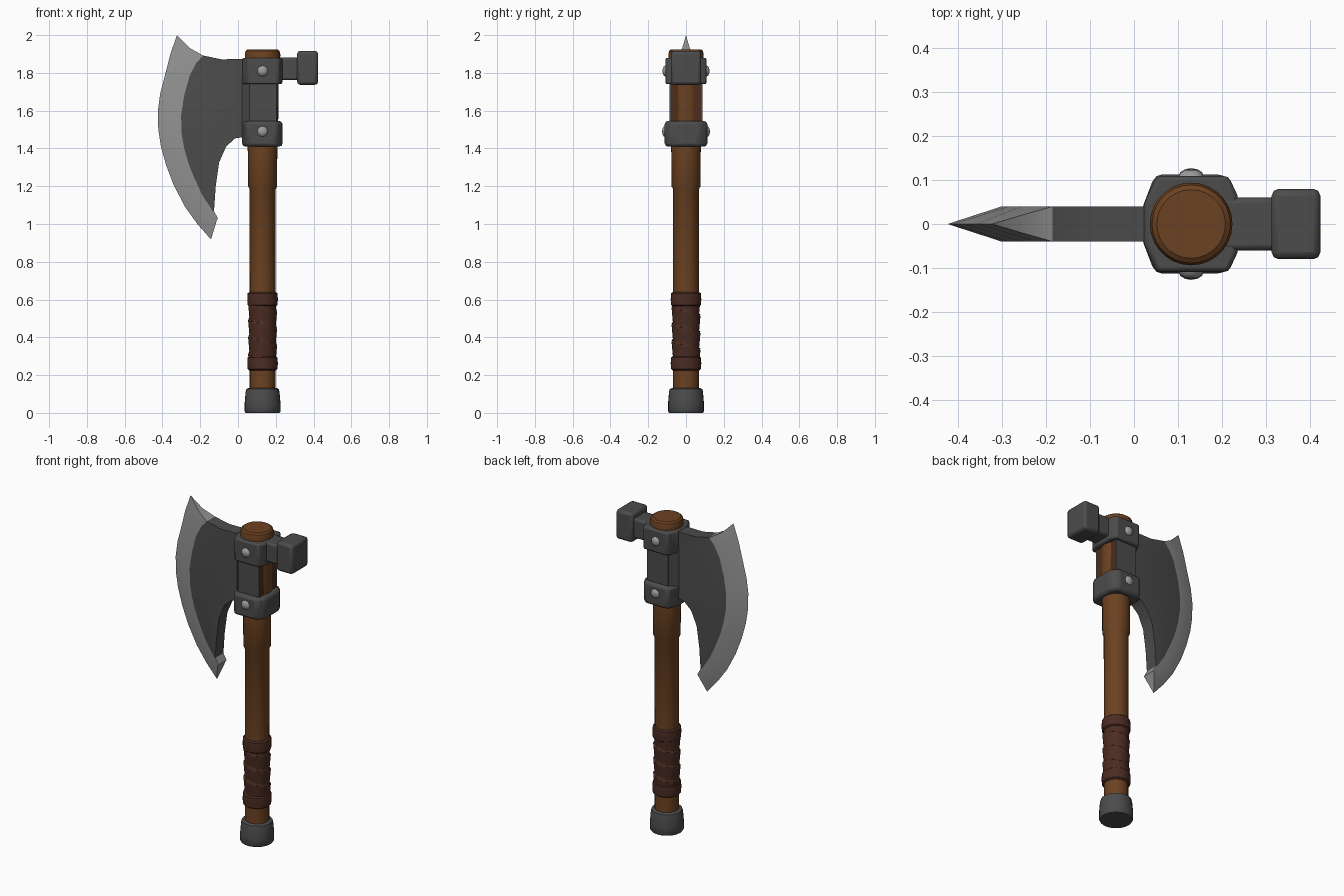
import bpy, bmesh, math
from mathutils import Vector

if "Cube" in bpy.data.objects:
    bpy.data.objects.remove(bpy.data.objects["Cube"])

CX = 0.13  # handle axis


def material(name, rgb):
    m = bpy.data.materials.new(name)
    m.diffuse_color = (*rgb, 1)
    m.use_nodes = True
    m.node_tree.nodes["Principled BSDF"].inputs["Base Color"].default_value = m.diffuse_color
    return m


WOOD = material("wood", (0.15, 0.054, 0.015))
DARK_WOOD = material("dark wood", (0.075, 0.027, 0.011))
LEATHER = material("leather", (0.07, 0.025, 0.016))
STEEL = material("dark steel", (0.072, 0.072, 0.072))
EDGE = material("sharpened steel", (0.29, 0.29, 0.29))
RIVET = material("rivet steel", (0.33, 0.33, 0.33))


def finish(name, bm, mats, bevel=0, segments=2, angle=35):
    bmesh.ops.remove_doubles(bm, verts=bm.verts, dist=0.0005)
    bmesh.ops.recalc_face_normals(bm, faces=bm.faces)
    me = bpy.data.meshes.new(name)
    bm.to_mesh(me)
    bm.free()
    for m in mats:
        me.materials.append(m)
    me.polygons.foreach_set("use_smooth", [True] * len(me.polygons))
    me.set_sharp_from_angle(angle=math.radians(angle))
    ob = bpy.data.objects.new(name, me)
    bpy.context.collection.objects.link(ob)
    if bevel:
        b = ob.modifiers.new("bevel", 'BEVEL')
        b.width, b.segments, b.limit_method = bevel, segments, 'ANGLE'
        b.angle_limit = math.radians(25)
    return ob


def lathe(name, profile, mat, n=28, offset=lambda a, z: 0):
    """Turn (radius, z) points round the handle axis."""
    bm = bmesh.new()
    rings = []
    for r, z in profile:
        ring = []
        for i in range(n):
            a = 2 * math.pi * i / n
            q = r + offset(a, z)
            ring.append(bm.verts.new((CX + q * math.cos(a), q * math.sin(a), z)))
        rings.append(ring)
    for lo, hi in zip(rings, rings[1:]):
        for i in range(n):
            j = (i + 1) % n
            bm.faces.new((lo[i], lo[j], hi[j], hi[i]))
    bm.faces.new(rings[0][::-1])
    bm.faces.new(rings[-1])
    return finish(name, bm, [mat])


def prism(name, half_plan, z0, z1, mat, bevel=0.0):
    """Extrude a plan outline, given for +y and mirrored, from z0 to z1."""
    plan = half_plan + [(x, -y) for x, y in reversed(half_plan)]
    bm = bmesh.new()
    f = bm.faces.new([bm.verts.new((x, y, z0)) for x, y in plan])
    top = bmesh.ops.extrude_face_region(bm, geom=[f])["geom"]
    for v in top:
        if isinstance(v, bmesh.types.BMVert):
            v.co.z = z1
    return finish(name, bm, [mat], bevel)


def box(name, lo, hi, mat, bevel=0.0):
    bm = bmesh.new()
    bmesh.ops.create_cube(bm, size=1)
    lo, hi = Vector(lo), Vector(hi)
    for v in bm.verts:
        v.co = (lo + hi) / 2 + v.co * (hi - lo)
    return finish(name, bm, [mat], bevel)


# Handle, with a thicker shoulder and a rounded top
lathe("handle", [(0.068, 0.1), (0.068, 0.64), (0.069, 1.185), (0.077, 1.2), (0.078, 1.38),
                 (0.082, 1.45), (0.085, 1.74), (0.093, 1.86), (0.094, 1.9),
                 (0.089, 1.917), (0.078, 1.925)], WOOD)

# Pommel cap
lathe("pommel", [(0.09, 0), (0.095, 0.008), (0.095, 0.05), (0.09, 0.11),
                 (0.086, 0.126), (0.075, 0.132)], STEEL)

# Leather grip: two end bands and a spiral wrap
for label, z in (("lower", 0.225), ("upper", 0.565)):
    lathe(f"grip_band_{label}", [(0.07, z), (0.079, z + 0.007), (0.081, z + 0.037),
                                 (0.079, z + 0.068), (0.07, z + 0.075)], LEATHER)


def spiral(a, z):
    return 0.008 * ((z / 0.09 + a / (2 * math.pi)) % 1)


lathe("grip_wrap", [(0.069, 0.28 + 0.3 * i / 40) for i in range(41)], LEATHER, 32, spiral)

# Collars around the axe eye
prism("upper_collar", [(0.022, 0.045), (0.052, 0.109), (0.215, 0.109), (0.235, 0.066)],
      1.74, 1.88, STEEL, 0.01)
prism("lower_collar", [(0.022, 0.045), (0.048, 0.113), (0.205, 0.113), (0.236, 0.07)],
      1.41, 1.545, STEEL, 0.017)

# Cheek plates, with dark wood filling between them and a socket joining the blade
prism("blade_socket", [(0.02, 0.04), (0.06, 0.086), (0.1, 0.086)], 1.5, 1.78, STEEL)
box("wood_core", (0.08, -0.08, 1.5), (0.203, 0.08, 1.78), DARK_WOOD)
for label, s in (("front", -1), ("back", 1)):
    y0, y1 = sorted((0.079 * s, 0.087 * s))
    box(f"cheek_plate_{label}", (0.06, y0, 1.5), (0.203, y1, 1.78), STEEL)

# Hammer poll
box("hammer_neck", (0.2, -0.06, 1.762), (0.33, 0.06, 1.882), STEEL, 0.012)
box("hammer_head", (0.313, -0.08, 1.737), (0.424, 0.08, 1.917), STEEL, 0.016)

# Rivets on both faces of both collars
for label, z, y in (("upper", 1.81, 0.107), ("lower", 1.49, 0.109)):
    for side, s in (("front", -1), ("back", 1)):
        bm = bmesh.new()
        bmesh.ops.create_uvsphere(bm, u_segments=10, v_segments=6, radius=1)
        for v in bm.verts:
            v.co = Vector((CX + v.co.x * 0.03, s * y + v.co.z * 0.018, z + v.co.y * 0.03))
        finish(f"rivet_{label}_{side}", bm, [RIVET])

# Blade: stations from top to bottom, each with cutting edge, bevel line and back (x, z)
stations = [
    ((-0.323, 2.0), (-0.185, 1.892), (0.06, 1.873)),
    ((-0.358, 1.9), (-0.222, 1.85), (0.06, 1.8)),
    ((-0.386, 1.79), (-0.256, 1.785), (0.06, 1.72)),
    ((-0.412, 1.69), (-0.285, 1.68), (0.06, 1.62)),
    ((-0.424, 1.6), (-0.301, 1.575), (0.06, 1.53)),
    ((-0.422, 1.5), (-0.299, 1.48), (0.06, 1.464)),
    ((-0.408, 1.41), (-0.285, 1.40), (-0.016, 1.453)),
    ((-0.380, 1.31), (-0.262, 1.32), (-0.063, 1.41)),
    ((-0.340, 1.205), (-0.232, 1.245), (-0.10, 1.326)),
    ((-0.280, 1.09), (-0.190, 1.155), (-0.118, 1.2)),
    ((-0.215, 1.0), (-0.135, 1.07), (-0.127, 1.068)),
    ((-0.143, 0.918), (-0.112, 1.02), (-0.106, 1.03)),
]
T = 0.04  # half thickness
bm = bmesh.new()
loops = []
for (ox, oz), (bx, bz), (rx, rz) in stations:
    loops.append([bm.verts.new(c) for c in (
        (ox, 0, oz), (bx, T, bz), (rx, T, rz), (rx, -T, rz), (bx, -T, bz))])
last = len(stations) - 2
for k, (p, q) in enumerate(zip(loops, loops[1:])):
    for i in range(5):
        j = (i + 1) % 5
        f = bm.faces.new((p[i], p[j], q[j], q[i]))
        f.material_index = 1 if i in (0, 4) or k == last else 0
for lp in (loops[0], loops[-1]):
    bm.faces.new((lp[0], lp[1], lp[4])).material_index = 1
    f = bm.faces.new(lp[1:])
    f.material_index = 1 if lp is loops[-1] else 0
# Hollow the top line slightly near the root and the tip
for a, b, x, z in ((1, 2, -0.09, 1.872), (4, 3, -0.09, 1.872), (0, 1, -0.256, 1.932), (0, 4, -0.256, 1.932)):
    e = bm.edges.get((loops[0][a], loops[0][b]))
    _, v = bmesh.utils.edge_split(e, loops[0][a], 0.5)
    v.co.x, v.co.z = x, z
bmesh.ops.triangulate(bm, faces=[f for f in bm.faces if len(f.verts) > 4])
finish("blade", bm, [STEEL, EDGE], angle=25)
